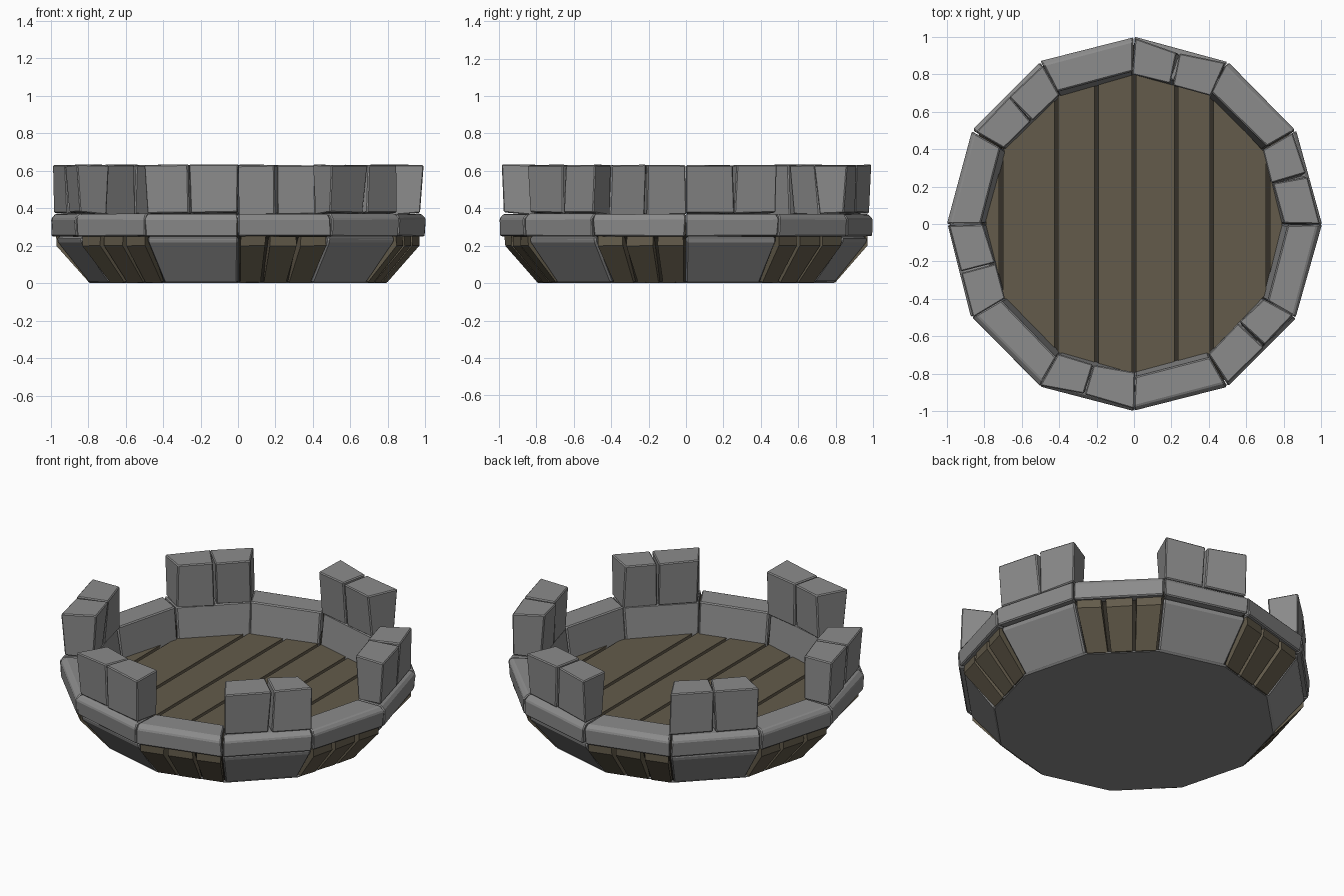
import bpy, bmesh, math, random
from mathutils import Vector

if "Cube" in bpy.data.objects:
    bpy.data.objects.remove(bpy.data.objects["Cube"])

random.seed(4)
N = 12


def material(name, rgb):
    m = bpy.data.materials.new(name)
    m.diffuse_color = (*rgb, 1)
    m.use_nodes = True
    m.node_tree.nodes["Principled BSDF"].inputs["Base Color"].default_value = m.diffuse_color
    return m


STONE = material("grey stone", (0.26, 0.26, 0.26))
WOOD = material("brown wood", (0.125, 0.105, 0.07))
GAP = material("dark gap wood", (0.035, 0.03, 0.022))


def finish(bm, name, mat, bevel=0):
    bmesh.ops.recalc_face_normals(bm, faces=bm.faces)
    me = bpy.data.meshes.new(name)
    bm.to_mesh(me)
    bm.free()
    me.materials.append(mat)
    ob = bpy.data.objects.new(name, me)
    bpy.context.collection.objects.link(ob)
    if bevel:
        mod = ob.modifiers.new("chipped_edges", 'BEVEL')
        mod.width = bevel
        mod.segments = 1
        mod.limit_method = 'ANGLE'
    return ob


def side_point(seg, t, r, z):
    """Point on side seg of the 12-sided ring, t from 0 to 1 along the side."""
    a, b = (2 * math.pi * k / N for k in (seg, seg + 1))
    return Vector((r * ((1 - t) * math.cos(a) + t * math.cos(b)),
                   r * ((1 - t) * math.sin(a) + t * math.sin(b)), z))


def block(bm, seg, t0, t1, profile, jitter=0.0):
    """Profile of (radius, height) extruded along one side."""
    ends = []
    for t in (t0, t1):
        row = []
        for r, z in profile:
            j = Vector([random.uniform(-jitter, jitter) for _ in range(3)])
            j.z *= 0.4
            row.append(bm.verts.new(side_point(seg, t, r, z) + j))
        ends.append(row)
    n = len(profile)
    for i in range(n):
        k = (i + 1) % n
        bm.faces.new((ends[0][i], ends[0][k], ends[1][k], ends[1][i]))
    bm.faces.new(ends[0])
    bm.faces.new(ends[1][::-1])


def lathe(name, profile, mat):
    """Twelve-sided turned body, closed at both ends."""
    bm = bmesh.new()
    rings = [[bm.verts.new(side_point(s, 0, r, z)) for s in range(N)] for r, z in profile]
    for a, b in zip(rings, rings[1:]):
        for s in range(N):
            k = (s + 1) % N
            bm.faces.new((a[s], a[k], b[k], b[s]))
    bm.faces.new(rings[0][::-1])
    bm.faces.new(rings[-1])
    return finish(bm, name, mat)


# dark core seen only through gaps, and the stone underside
lathe("inner_core", [(0.77, 0.004), (0.93, 0.235), (0.955, 0.26), (0.955, 0.35),
                     (0.84, 0.35), (0.815, 0.165)], GAP)
lathe("underside_plate", [(0.79, 0.0), (0.80, 0.008)], STONE)

# flared stone panels (under the merlons) and planks (under the gaps)
panels, planks = bmesh.new(), bmesh.new()
for s in range(N):
    if s % 2 == 0:
        block(panels, s, 0.0, 1.0,
              [(0.75, 0.003), (0.795, 0.003), (0.97, 0.225), (0.965, 0.25), (0.90, 0.25)], 0.003)
    else:
        for t0, t1 in ((0.03, 0.30), (0.35, 0.64), (0.69, 0.97)):
            block(planks, s, t0, t1,
                  [(0.75, 0.004), (0.80, 0.004), (0.972, 0.2), (0.972, 0.25), (0.90, 0.25)], 0.003)
finish(panels, "flared_stone_panels", STONE, 0.01)
finish(planks, "flared_planks", WOOD)

# parapet ring with its inner wall
ring = bmesh.new()
for s in range(N):
    block(ring, s, 0.006, 0.994,
          [(0.79, 0.16), (0.81, 0.16), (0.825, 0.25), (0.995, 0.25),
           (1.0, 0.345), (0.975, 0.37), (0.82, 0.37)], 0.005)
finish(ring, "parapet_ring", STONE, 0.008)

# merlons: two rough blocks on every second side
merlons = bmesh.new()
for s in range(0, N, 2):
    cut = 0.5 + random.uniform(-0.04, 0.04)
    for t0, t1 in ((0.0, cut - 0.012), (cut + 0.012, 1.0)):
        block(merlons, s, t0, t1,
              [(0.815, 0.365), (0.975, 0.375), (0.985, 0.63), (0.80, 0.63)], 0.011)
finish(merlons, "merlon_blocks", STONE, 0.006)


# floor boards running front to back
def half_depth(x, r=0.805):
    """Half depth of the 12-sided floor at x."""
    a = math.acos(min(1, abs(x) / r))
    step = 2 * math.pi / N
    mid = (math.floor(a / step) + 0.5) * step
    return (r * math.cos(step / 2) - abs(x) * math.cos(mid)) / math.sin(mid)


floor = bmesh.new()
edges = [-0.80, -0.71, -0.415, -0.2, 0.0, 0.225, 0.415, 0.715, 0.80]
for x0, x1 in zip(edges, edges[1:]):
    x0, x1 = x0 + 0.01, x1 - 0.01
    outline = [(x0, -half_depth(x0)), (x1, -half_depth(x1)),
               (x1, half_depth(x1)), (x0, half_depth(x0))]
    low = [floor.verts.new((x, y, 0.16)) for x, y in outline]
    top = [floor.verts.new((x, y, 0.185)) for x, y in outline]
    floor.faces.new(low[::-1])
    floor.faces.new(top)
    for i in range(4):
        k = (i + 1) % 4
        floor.faces.new((low[i], low[k], top[k], top[i]))
finish(floor, "floor_boards", WOOD)
